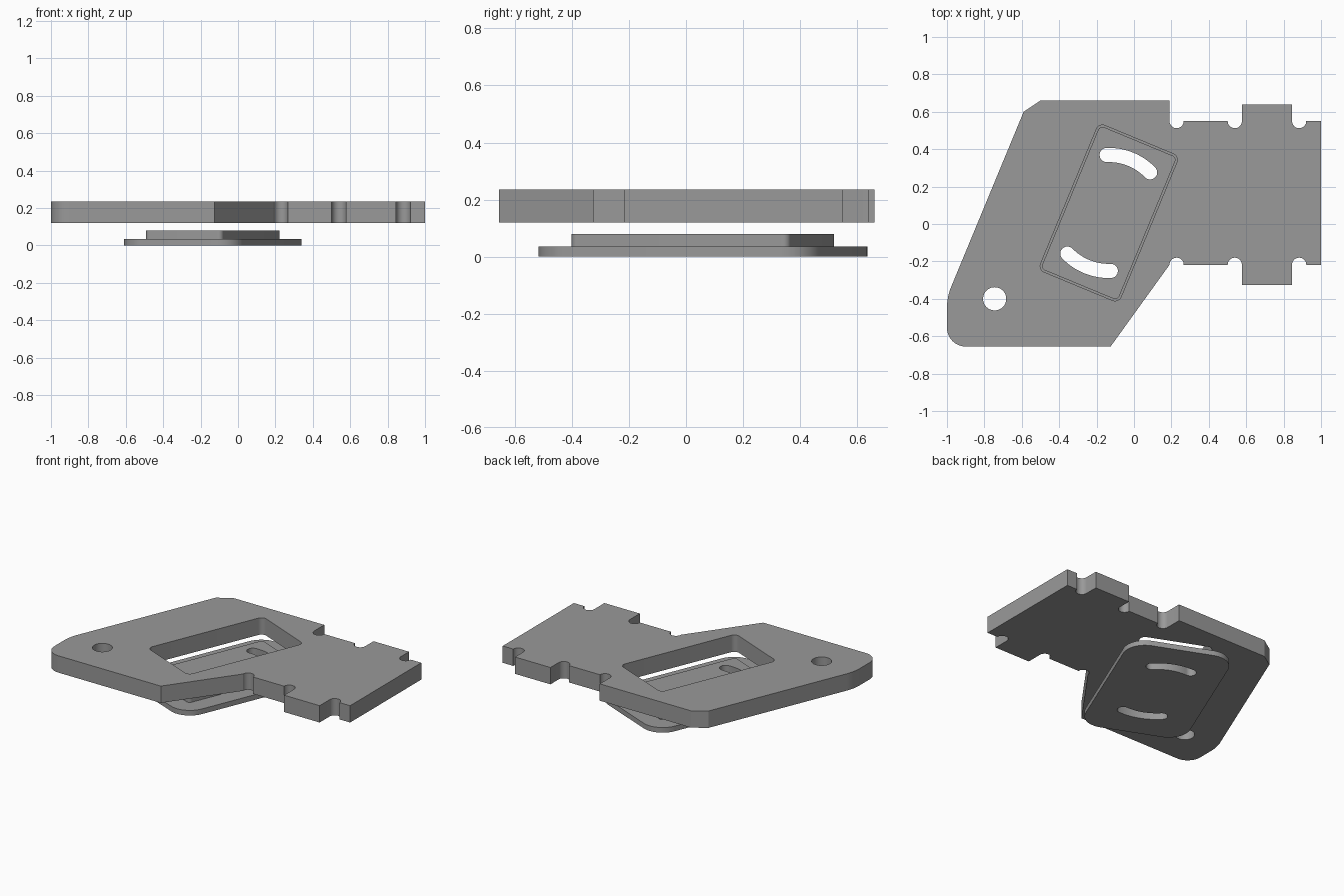
import bpy, bmesh, math
from mathutils import Vector

if "Cube" in bpy.data.objects:
    bpy.data.objects.remove(bpy.data.objects["Cube"])

grey = bpy.data.materials.new("mid_grey")
grey.diffuse_color = (0.32, 0.32, 0.32, 1)
grey.use_nodes = True
grey.node_tree.nodes["Principled BSDF"].inputs["Base Color"].default_value = grey.diffuse_color

CENTRE = Vector((-0.135, 0.059))   # centre of the sliding insert
TILT = math.radians(-22.5)


def arc(c, r, a0, a1, n=16):
    """Points on an arc, angles in degrees."""
    return [Vector((c[0] + r * math.cos(math.radians(a0 + (a1 - a0) * i / n)),
                    c[1] + r * math.sin(math.radians(a0 + (a1 - a0) * i / n))))
            for i in range(n + 1)]


def fillet(before, corner, after, r, n=12):
    """Round one corner of an outline."""
    before, corner, after = Vector(before), Vector(corner), Vector(after)
    u, v = (before - corner).normalized(), (after - corner).normalized()
    half = u.angle(v) / 2
    centre = corner + (u + v).normalized() * (r / math.sin(half))
    start = corner + u * (r / math.tan(half)) - centre
    end = corner + v * (r / math.tan(half)) - centre
    sweep = start.angle(end)
    return [centre + (start * math.sin(sweep * (1 - i / n)) + end * math.sin(sweep * i / n))
            / math.sin(sweep) for i in range(n + 1)]


def rounded_rect(w, h, r):
    """Tilted rounded rectangle around the insert centre."""
    pts = []
    for k, (sx, sy) in enumerate([(1, 1), (-1, 1), (-1, -1), (1, -1)]):
        pts += arc((sx * (w / 2 - r), sy * (h / 2 - r)), r, 90 * k, 90 * k + 90)
    c, s = math.cos(TILT), math.sin(TILT)
    return [CENTRE + Vector((p.x * c - p.y * s, p.x * s + p.y * c)) for p in pts]


def prism(name, pts, z0, z1):
    """Extrude a flat outline from z0 to z1."""
    bm = bmesh.new()
    face = bm.faces.new([bm.verts.new((p[0], p[1], z0)) for p in pts])
    top = bmesh.ops.extrude_face_region(bm, geom=[face])
    bmesh.ops.translate(bm, vec=(0, 0, z1 - z0),
                        verts=[g for g in top["geom"] if isinstance(g, bmesh.types.BMVert)])
    bmesh.ops.recalc_face_normals(bm, faces=bm.faces)
    mesh = bpy.data.meshes.new(name)
    bm.to_mesh(mesh)
    bm.free()
    mesh.materials.append(grey)
    obj = bpy.data.objects.new(name, mesh)
    bpy.context.collection.objects.link(obj)
    return obj


def combine(obj, other, operation):
    """Apply a boolean and discard the helper."""
    mod = obj.modifiers.new("bool", "BOOLEAN")
    mod.operation, mod.object, mod.solver = operation, other, "EXACT"
    bpy.context.view_layer.objects.active = obj
    bpy.ops.object.modifier_apply(modifier=mod.name)
    bpy.data.objects.remove(other)


def finish(obj):
    bpy.ops.object.select_all(action="DESELECT")
    obj.select_set(True)
    bpy.context.view_layer.objects.active = obj
    bpy.ops.object.shade_smooth_by_angle(angle=math.radians(20))


def tongue_edge(base, tab, side):
    """Left-to-right edge of the tongue: three round notches and one tab."""
    notch = lambda x: arc((x, base), 0.038, 180, 180 + side * 180)
    return (notch(0.228) + notch(0.539) + [Vector((0.577, tab)), Vector((0.845, tab))]
            + notch(0.883) + [Vector((1.0, base))])


# Main plate with tongue, tab pair and rounded left corners
left_top, left_mid = (-0.59, 0.60), (-1.0, -0.39)
left_low, front_right = (-1.0, -0.655), (-0.125, -0.655)
outline = [left_top, (-0.5, 0.66), (0.19, 0.66)]
outline += tongue_edge(0.55, 0.639, 1)
outline += reversed(tongue_edge(-0.218, -0.326, -1))
outline += [front_right]
outline += fillet(front_right, left_low, left_mid, 0.1)
outline += fillet(left_low, left_mid, left_top, 0.3)
plate = prism("main_plate", outline, 0.12, 0.235)
combine(plate, prism("window_cutter", rounded_rect(0.465, 0.848, 0.035), 0.0, 0.4), "DIFFERENCE")
combine(plate, prism("hole_cutter", arc((-0.745, -0.40), 0.062, 0, 360, 40)[:-1], 0.0, 0.4),
        "DIFFERENCE")
finish(plate)

# Lower insert: wide flange with a raised block
insert = prism("slotted_insert", rounded_rect(0.68, 1.059, 0.14), 0.0, 0.035)
combine(insert, prism("raised_block", rounded_rect(0.445, 0.828, 0.025), 0.015, 0.08), "UNION")

# Two curved slots on a common circle
R, HALF = 0.31, 0.038
for turn in (0, 180):
    a0, a1 = 44.5 + turn, 92 + turn
    ends = [CENTRE + Vector((math.cos(math.radians(a)), math.sin(math.radians(a)))) * R
            for a in (a0, a1)]
    slot = (arc(CENTRE, R + HALF, a0, a1) + arc(ends[1], HALF, a1, a1 + 180)[1:]
            + arc(CENTRE, R - HALF, a1, a0)[1:] + arc(ends[0], HALF, a0 + 180, a0 + 360)[1:-1])
    combine(insert, prism("slot_cutter", slot, -0.1, 0.2), "DIFFERENCE")
finish(insert)
